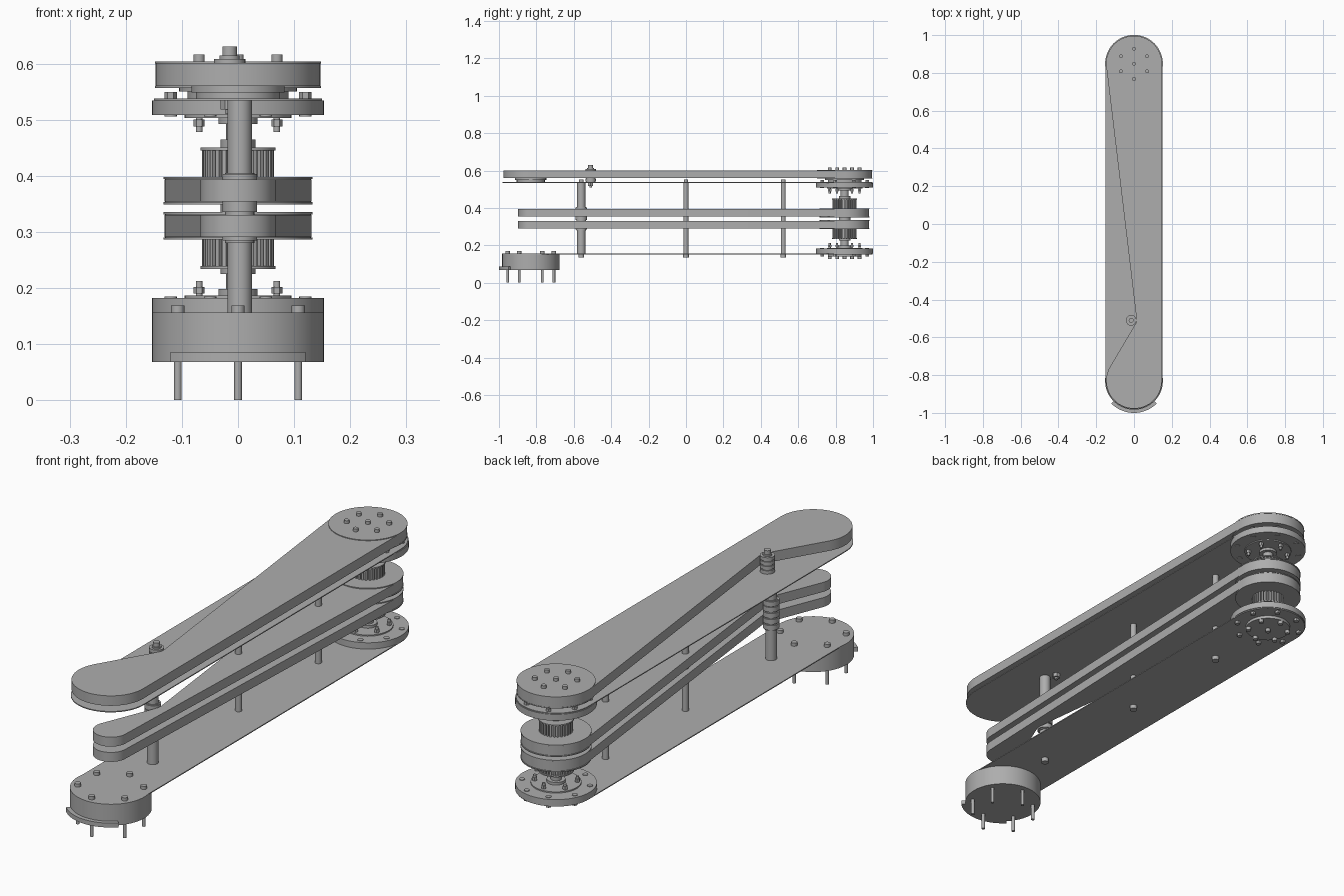
import bpy, bmesh
from math import cos, sin, pi, atan2, acos, hypot, radians

if "Cube" in bpy.data.objects:
    bpy.data.objects.remove(bpy.data.objects["Cube"])

grey = bpy.data.materials.new("plain grey")
grey.use_nodes = True
COLOUR = (0.42, 0.42, 0.42, 1)
grey.diffuse_color = COLOUR
grey.node_tree.nodes["Principled BSDF"].inputs["Base Color"].default_value = COLOUR

BACK, FRONT = (0, 0.848), (0, -0.83)
MIRROR = 0.69      # the two arm plates mirror each other about half this height
made = []


def circle(c, r, n=48, turn=0.0):
    return [(c[0] + r * cos(turn + 2 * pi * i / n), c[1] + r * sin(turn + 2 * pi * i / n)) for i in range(n)]


def ring(c, r, count, turn):
    return circle(c, r, count, radians(turn))


def build(name, slabs):
    """One object from a list of (outline, z0, z1) slabs."""
    bm = bmesh.new()
    for pts, z0, z1 in slabs:
        z0, z1 = min(z0, z1), max(z0, z1)
        face = bm.faces.new([bm.verts.new((x, y, z0)) for x, y in pts])
        ext = bmesh.ops.extrude_face_region(bm, geom=[face], use_keep_orig=True)
        top = [v for v in ext["geom"] if isinstance(v, bmesh.types.BMVert)]
        bmesh.ops.translate(bm, verts=top, vec=(0, 0, z1 - z0))
    bmesh.ops.recalc_face_normals(bm, faces=bm.faces)
    me = bpy.data.meshes.new(name)
    bm.to_mesh(me)
    bm.free()
    me.materials.append(grey)
    ob = bpy.data.objects.new(name, me)
    bpy.context.collection.objects.link(ob)
    made.append(ob)
    return ob


def turned(name, c, steps, n=48):
    """Stacked discs (radius, z0, z1) on one axis."""
    return build(name, [(circle(c, r, n), a, b) for r, a, b in steps])


def bolts(name, spots, r, z0, z1, n=16):
    return build(name, [(circle(p, r, n), z0, z1) for p in spots])


def wrap(wheels, step=radians(6)):
    """Outline of a belt around (centre, radius) wheels; negative radius bends inward."""
    normals = []
    for i, (c, r) in enumerate(wheels):
        d, s = wheels[(i + 1) % len(wheels)]
        dx, dy = d[0] - c[0], d[1] - c[1]
        normals.append(atan2(dy, dx) - acos((r - s) / hypot(dx, dy)))
    pts = []
    for i, (c, r) in enumerate(wheels):
        a = normals[i - 1]
        sweep = (normals[i] - a) % (2 * pi)
        if r < 0:
            sweep -= 2 * pi
        n = max(2, int(abs(sweep) / step))
        pts += [(c[0] + r * cos(a + sweep * k / n), c[1] + r * sin(a + sweep * k / n)) for k in range(n + 1)]
    return pts


def gear(c, r, depth, teeth):
    pts = []
    for i in range(teeth):
        for f, rad in ((0.0, r), (0.5, r), (0.55, r - depth), (0.95, r - depth)):
            a = 2 * pi * (i + f) / teeth
            pts.append((c[0] + rad * cos(a), c[1] + rad * sin(a)))
    return pts


# Base with its screws, legs and front lip
turned("base", FRONT, [(0.153, 0.068, 0.156)], 64)
hexa = ring(FRONT, 0.124, 6, 30)
bolts("base_screws", hexa, 0.012, 0.15, 0.169)
bolts("base_legs", hexa, 0.007, 0, 0.08)
arc = [radians(225 + 3 * i) for i in range(31)]
lip = [(0.17 * cos(a), FRONT[1] + 0.17 * sin(a)) for a in arc]
lip += [(0.15 * cos(a), FRONT[1] + 0.15 * sin(a)) for a in reversed(arc)]
build("base_lip", [(lip, 0.068, 0.086)])

# Lower and upper arm plates, each with a bearing flange at the back
plate = wrap([(FRONT, 0.15), (BACK, 0.15)])
for side in ("lower", "upper"):
    def z(v):
        return v if side == "lower" else MIRROR - v
    build(side + "_plate", [(plate, z(0.152), z(0.156))])
    turned(side + "_flange", BACK, [(0.153, z(0.156), z(0.182)), (0.095, z(0.18), z(0.187)),
                                    (0.09, z(0.14), z(0.156)), (0.035, z(0.18), z(0.198))], 64)
    outer = ring(BACK, 0.13, 8, 22.5)
    bolts(side + "_rim_screws", outer, 0.011, z(0.18), z(0.1845))
    bolts(side + "_rim_nuts", outer, 0.011, z(0.141), z(0.154), 6)
    inner = ring(BACK, 0.08, 6, 30)
    bolts(side + "_hub_studs", inner, 0.006, z(0.13), z(0.212))
    bolts(side + "_hub_nuts", inner, 0.01, z(0.19), z(0.202), 6)
    bolts(side + "_hub_heads", inner + [BACK], 0.01, z(0.126), z(0.142))

# Posts between the plates
for name, y, r in (("idler_post", -0.56, 0.022), ("middle_post", 0, 0.013), ("rear_post", 0.52, 0.013)):
    turned(name, (0.003, y), [(r, 0.156, 0.534), (0.015, 0.135, 0.153), (0.012, 0.53, 0.553)], 24)

# Drive shaft with toothed pulleys and the two large middle pulleys
turned("drive_shaft", BACK, [(0.021, 0.18, 0.51), (0.031, 0.225, 0.465)], 32)
for side in ("lower", "upper"):
    def z(v):
        return v if side == "lower" else MIRROR - 0.006 - v
    build(side + "_toothed_pulley", [(gear(BACK, 0.064, 0.008, 28), z(0.236), z(0.286)),
                                     (circle(BACK, 0.067), z(0.234), z(0.239))])
    turned(side + "_middle_pulley", BACK, [(0.133, z(0.286), z(0.29)), (0.13, z(0.29), z(0.331)),
                                           (0.133, z(0.331), z(0.335))], 64)
    # Belt running round the middle idler
    belt = wrap([(FRONT, 0.067), (BACK, 0.131), ((0.003, -0.56), -0.032)])
    build(side + "_middle_belt", [(belt, z(0.291), z(0.33))])

# Ribbed idler on the thick post
turned("middle_idler", (0.003, -0.56),
       [(0.026, 0.28, 0.405)] + [(0.031, a, a + 0.02) for a in (0.285, 0.31, 0.335, 0.36, 0.383)], 32)

# Top pulley, its hub and screws
turned("top_pulley", BACK, [(0.148, 0.556, 0.56), (0.146, 0.56, 0.6), (0.148, 0.6, 0.604),
                            (0.105, 0.55, 0.557), (0.085, 0.536, 0.556)], 64)
bolts("top_pulley_screws", ring(BACK, 0.08, 6, 30) + [BACK], 0.01, 0.6, 0.616)

# Top belt with its front hub and tensioner
tension = (-0.015, -0.51)
build("top_belt", [(wrap([(FRONT, 0.147), (BACK, 0.147), (tension, -0.029)]), 0.56, 0.601)])
turned("front_hub", FRONT, [(0.083, 0.548, 0.562), (0.075, 0.536, 0.55)])
turned("tensioner", tension,
       [(0.024, 0.536, 0.605)] + [(0.028, a, a + 0.014) for a in (0.54, 0.558, 0.576, 0.594)]
       + [(0.018, 0.605, 0.614), (0.013, 0.61, 0.63), (0.007, 0.51, 0.54)], 32)
bolts("tensioner_nut", [tension], 0.016, 0.518, 0.534, 6)

# Smooth round walls, keep edges sharp
bpy.ops.object.select_all(action="DESELECT")
for ob in made:
    ob.select_set(True)
bpy.context.view_layer.objects.active = made[0]
bpy.ops.object.shade_smooth_by_angle(angle=radians(30))
